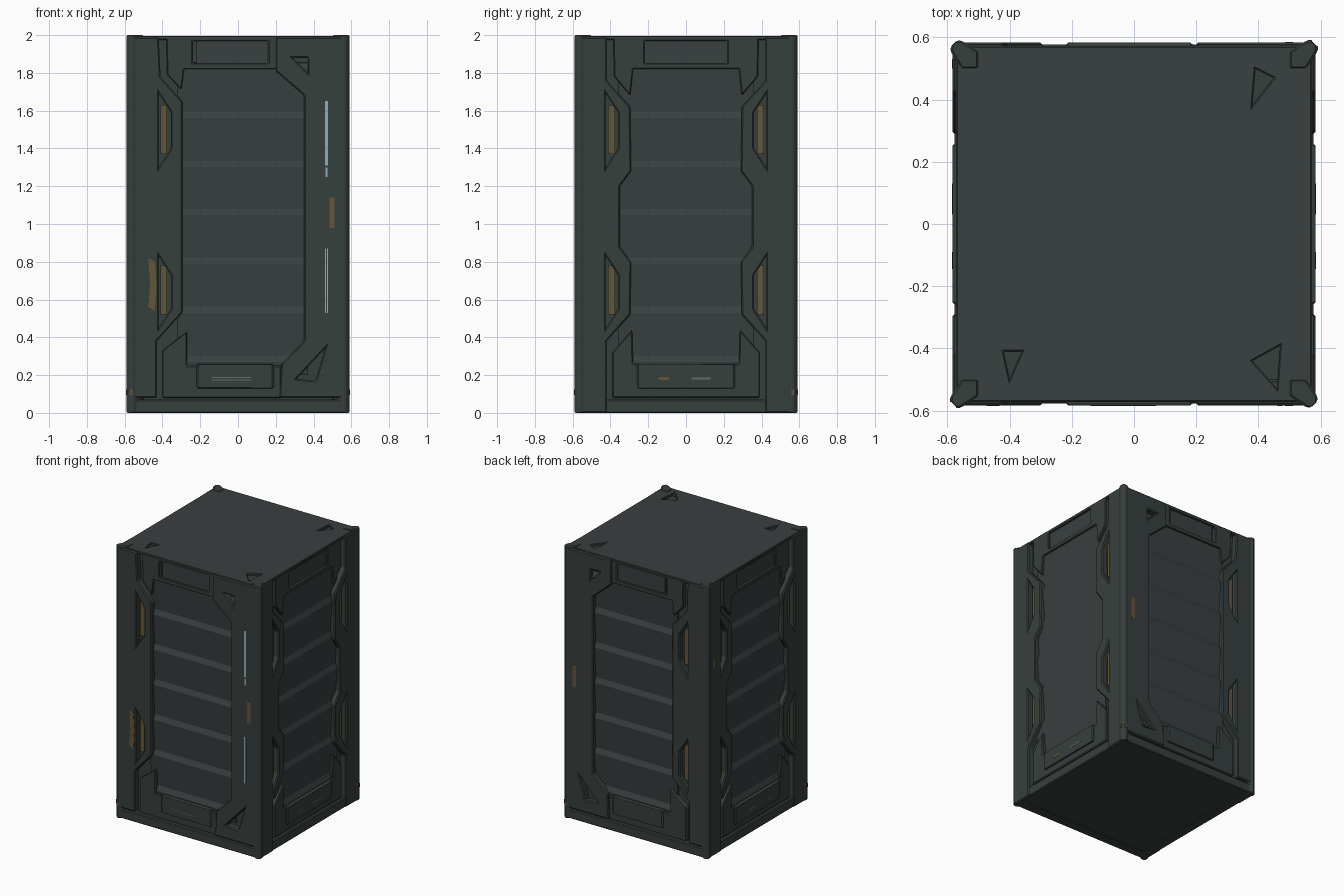
import bpy
import bmesh
from mathutils import Vector

cube = bpy.data.objects.get("Cube")
if cube:
    bpy.data.objects.remove(cube, do_unlink=True)


def material(name, rgb):
    m = bpy.data.materials.new(name)
    m.use_nodes = True
    m.diffuse_color = (*rgb, 1)
    bsdf = next(n for n in m.node_tree.nodes if n.type == 'BSDF_PRINCIPLED')
    bsdf.inputs["Base Color"].default_value = (*rgb, 1)
    return m


FRAME = material("dark green grey", (0.037, 0.050, 0.047))
PANEL = material("slate grey", (0.041, 0.050, 0.050))
RUST = material("worn ochre", (0.125, 0.092, 0.040))
BLUE = material("pale blue", (0.27, 0.43, 0.50))
PALE = material("scuffed grey", (0.13, 0.15, 0.14))

# Each side maps (across, up, outward) to the model's axes
SIDES = {
    "front": lambda u, z, d: (u, -d, z),
    "back": lambda u, z, d: (u, d, z),
    "left": lambda u, z, d: (d, u, z),
    "right": lambda u, z, d: (-d, u, z),
}


def flat(u, v, d):
    return (u, v, d)


def prism(name, loops, low, high, place, mat, bevel=0.0):
    """Extrude an outline, with optional holes, between two depths."""
    bm = bmesh.new()
    caps = ([], [])
    for loop in loops:
        rings = [[bm.verts.new(place(a, b, c)) for a, b in loop] for c in (low, high)]
        n = len(loop)
        for i in range(n):
            j = (i + 1) % n
            bm.faces.new((rings[0][i], rings[0][j], rings[1][j], rings[1][i]))
            for ring, cap in zip(rings, caps):
                cap.append(bm.edges.get((ring[i], ring[j])))
    for cap in caps:
        bmesh.ops.triangle_fill(bm, edges=cap, use_beauty=True)
    bmesh.ops.recalc_face_normals(bm, faces=bm.faces)
    mesh = bpy.data.meshes.new(name)
    bm.to_mesh(mesh)
    bm.free()
    mesh.materials.append(mat)
    ob = bpy.data.objects.new(name, mesh)
    bpy.context.collection.objects.link(ob)
    if bevel:
        mod = ob.modifiers.new("edge_chamfer", 'BEVEL')
        mod.width = bevel
        mod.segments = 1
        mod.limit_method = 'ANGLE'
    return ob


def rect(u0, u1, z0, z1):
    return [(u0, z0), (u1, z0), (u1, z1), (u0, z1)]


def flip(loop):
    return [(-u, z) for u, z in loop]


def window(z0, z1):
    return [(-0.42, z0), (-0.355, z0 + 0.1), (-0.355, z1 - 0.1), (-0.42, z1)]


def patch(name, side, box, depth, mat):
    prism(name, [rect(*box)], depth - 0.004, depth + 0.002, SIDES[side], mat)


WINDOWS = [window(1.3, 1.69), window(0.45, 0.83)]
FACE = 0.584
FILL = 0.573

# Body core, lid and corner columns
prism("body_core", [rect(-0.54, 0.54, -0.54, 0.54)], 0.005, 1.98, flat, FRAME)
dents = [
    [(-0.42, -0.41), (-0.36, -0.41), (-0.40, -0.50)],
    [(0.47, -0.39), (0.38, -0.44), (0.46, -0.53)],
    [(0.39, 0.50), (0.38, 0.38), (0.45, 0.47)],
]
prism("lid", [rect(-0.572, 0.572, -0.572, 0.572)] + dents, 1.975, 1.996, flat, PANEL, 0.004)
for sx in (-1, 1):
    for sy in (-1, 1):
        corner = [(0.5, 0.5), (0.5, 0.555), (0.555, 0.59), (0.57, 0.59),
                  (0.59, 0.57), (0.59, 0.555), (0.555, 0.5)]
        prism("corner_column", [[(x * sx, y * sy) for x, y in corner]],
              0, 2, flat, FRAME, 0.006)


def slats(side, u0, u1):
    # Shingled panel: each slat leans outward and ends in a sloped ledge
    place = SIDES[side]
    profile = [(0.2, 0.5), (0.2, 0.552)]
    for i in range(7):
        z = 0.27 + 0.258 * i
        profile += [(z, 0.562), (z + 0.035, 0.546)]
    profile.append((1.86, 0.5))
    prism(side + "_slats", [profile], u0, u1,
          lambda z, d, u: place(u, z, d), PANEL)


def common(side, tab0, tab1):
    # Bottom rail, bottom tab and plates inside the openings
    place = SIDES[side]
    prism(side + "_bottom_rail", [rect(-0.56, 0.56, 0.0, 0.07)],
          0.5, 0.578, place, FRAME, 0.006)
    prism(side + "_bottom_tab", [rect(tab0, tab1, 0.13, 0.26)],
          0.5, FACE, place, FRAME, 0.008)
    prism(side + "_top_recess", [rect(tab0, tab1, 1.84, 1.975)],
          0.5, 0.56, place, PANEL)


# Front and back: window strut on one edge, wide braced post on the other
strut = [(-0.56, 0.08), (-0.56, 1.99), (-0.42, 1.99), (-0.41, 1.78),
         (-0.295, 1.65), (-0.295, 0.53), (-0.43, 0.38), (-0.43, 0.08)]
post = [(0.56, 0.08), (0.56, 1.99), (0.2, 1.99), (0.2, 1.81), (0.35, 1.68),
        (0.35, 0.38), (0.23, 0.26), (0.22, 0.08)]
braces = [[(0.29, 1.88), (0.37, 1.88), (0.37, 1.80)],
          [(0.46, 0.34), (0.31, 0.18), (0.41, 0.17)]]
head = [(-0.38, 1.99), (-0.375, 1.79), (-0.30, 1.71), (-0.285, 1.82),
        (0.21, 1.82), (0.21, 1.99)]
foot = [(-0.40, 0.08), (0.23, 0.08), (0.23, 0.25), (-0.27, 0.25),
        (-0.27, 0.43), (-0.40, 0.33)]
for side in ("front", "back"):
    place = SIDES[side]
    slats(side, -0.32, 0.37)
    prism(side + "_window_strut", [strut] + WINDOWS, 0.5, FACE, place, FRAME, 0.007)
    prism(side + "_braced_post", [post] + braces, 0.5, FACE, place, FRAME, 0.007)
    prism(side + "_head", [head, rect(-0.24, 0.16, 1.85, 1.97)], 0.5, FILL, place, FRAME, 0.005)
    prism(side + "_foot", [foot], 0.5, FILL, place, FRAME, 0.006)
    common(side, -0.22, 0.19)
    patch(side + "_post_wear", side, (0.485, 0.512, 0.98, 1.14), FACE, RUST)
    for z in (1.35, 0.5):
        patch(side + "_window_wear", side, (-0.41, -0.375, z + 0.02, z + 0.28), 0.55, RUST)

# Left and right: symmetric struts with a waist
waist = [(-0.56, 0.0), (-0.56, 1.99), (-0.42, 1.99), (-0.42, 1.76), (-0.295, 1.62),
         (-0.29, 1.28), (-0.35, 1.2), (-0.35, 0.88), (-0.29, 0.8), (-0.295, 0.52),
         (-0.42, 0.38), (-0.42, 0.0)]
# Keep the window edge clear of the waist
side_windows = [[(u - 0.005, z) for u, z in w] for w in WINDOWS]
head_half = [(-0.385, 1.99), (-0.38, 1.78), (-0.295, 1.68), (-0.28, 1.82)]
foot_half = [(-0.39, 0.08), (-0.39, 0.32), (-0.285, 0.44), (-0.28, 0.26)]
for side in ("left", "right"):
    place = SIDES[side]
    slats(side, -0.36, 0.36)
    for mirror in (lambda p: p, flip):
        prism(side + "_strut", [mirror(waist)] + [mirror(w) for w in side_windows],
              0.5, FACE, place, FRAME, 0.007)
        for z in (1.37, 0.52):
            prism(side + "_window_wear", [mirror(rect(-0.412, -0.377, z, z + 0.26))],
                  0.545, 0.552, place, RUST)
    prism(side + "_head", [head_half + flip(head_half)[::-1],
                           rect(-0.22, 0.22, 1.85, 1.97)], 0.5, FILL, place, FRAME, 0.005)
    prism(side + "_foot", [foot_half + flip(foot_half)[::-1]],
          0.5, FILL, place, FRAME, 0.006)
    common(side, -0.26, 0.26)
    patch(side + "_tab_wear", side, (-0.145, -0.09, 0.175, 0.19), FACE, RUST)
    patch(side + "_tab_scuff", side, (0.03, 0.13, 0.177, 0.187), FACE, PALE)

# Painted marks
patch("upper_light_strip", "front", (0.46, 0.476, 1.31, 1.65), FACE, BLUE)
patch("upper_light_tail", "front", (0.462, 0.475, 1.25, 1.30), FACE, BLUE)
for u in (0.461, 0.471):
    patch("lower_light_strip", "front", (u, u + 0.006, 0.53, 0.87), FACE, BLUE)
for z in (0.172, 0.184):
    patch("front_tab_scuff", "front", (-0.14, 0.07, z, z + 0.005), FACE, PALE)
prism("strut_wear", [[(-0.475, 0.56), (-0.44, 0.54), (-0.432, 0.68), (-0.44, 0.8),
                      (-0.475, 0.82), (-0.465, 0.68)]],
      0.58, FACE + 0.002, SIDES["front"], RUST)
patch("strut_wear_back", "right", (0.5, 0.53, 1.38, 1.45), FACE, RUST)
for side, s in (("front", -1), ("right", -1), ("left", 1), ("back", 1)):
    prism("foot_wear", [rect(0.558 * s, 0.572 * s, 0.095, 0.125)],
          0.586, 0.592, SIDES[side], RUST)
